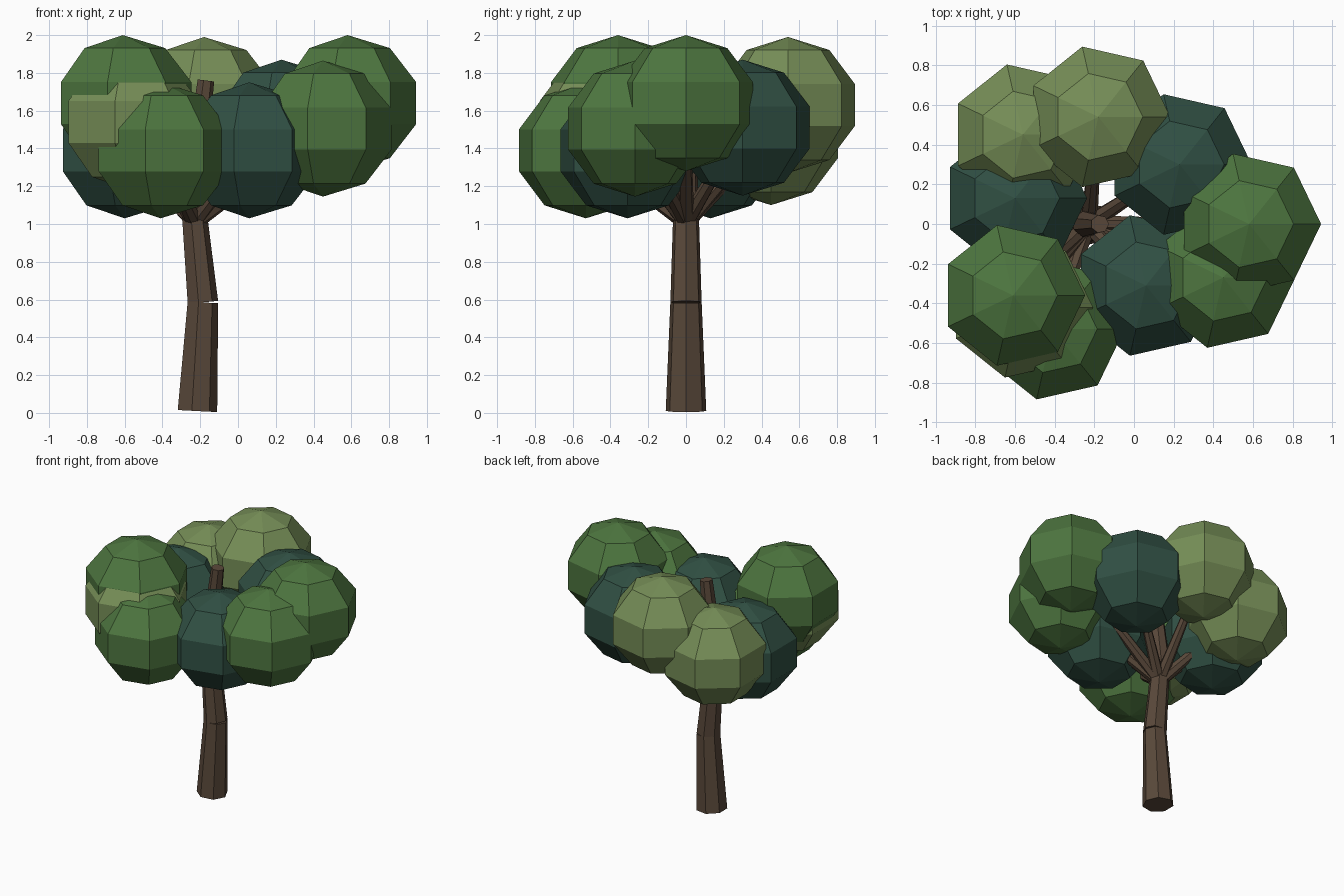
import bpy, bmesh, math
from mathutils import Vector, Matrix

if "Cube" in bpy.data.objects:
    bpy.data.objects.remove(bpy.data.objects["Cube"])

SIDES = 7


def material(name, rgb):
    m = bpy.data.materials.new(name)
    m.diffuse_color = (*rgb, 1)
    m.use_nodes = True
    m.node_tree.nodes["Principled BSDF"].inputs["Base Color"].default_value = m.diffuse_color
    return m


GREEN = material("leaf_green", (0.075, 0.18, 0.05))
OLIVE = material("leaf_olive", (0.18, 0.27, 0.095))
TEAL = material("leaf_teal", (0.03, 0.08, 0.057))
BARK = material("bark", (0.1, 0.065, 0.042))


def finish(bm, name, mat):
    me = bpy.data.meshes.new(name)
    bm.to_mesh(me)
    bm.free()
    me.materials.append(mat)
    bpy.context.collection.objects.link(bpy.data.objects.new(name, me))


def limb(name, a, b, r1, r2):
    """Tapered seven-sided cylinder from a to b."""
    a, b = Vector(a), Vector(b)
    d = b - a
    tilt = Vector((0, 0, 1)).rotation_difference(d).to_matrix().to_4x4()
    turn = Matrix.Rotation(-math.pi / 2, 4, 'Z')
    bm = bmesh.new()
    bmesh.ops.create_cone(bm, cap_ends=True, segments=SIDES, radius1=r1, radius2=r2,
                          depth=d.length,
                          matrix=Matrix.Translation((a + b) / 2) @ tilt @ turn)
    finish(bm, name, BARK)


def clump(name, centre, mat):
    """Low-poly leaf ball, slightly flattened, with a corner towards +x."""
    bm = bmesh.new()
    bmesh.ops.create_uvsphere(bm, u_segments=SIDES, v_segments=5, radius=1,
                              matrix=Matrix.Translation(centre)
                              @ Matrix.Diagonal((0.382, 0.382, 0.36, 1))
                              @ Matrix.Rotation(-math.pi / 2, 4, 'Z'))
    finish(bm, name, mat)


# Bent trunk in three tapered pieces
path = [(-0.22, 0, 0.01), (-0.19, 0, 0.585), (-0.245, 0, 1.17), (-0.172, 0, 1.76)]
radii = [0.11, 0.085, 0.066, 0.046]
for i in range(3):
    limb(f"trunk_{i + 1}", path[i], path[i + 1], radii[i], radii[i + 1])

# Leaf clumps, each carried by a branch
clumps = [
    ((0.58, 0.0, 1.64), GREEN),
    ((0.45, -0.27, 1.505), GREEN),
    ((-0.61, -0.36, 1.64), GREEN),
    ((-0.41, -0.53, 1.39), GREEN),
    ((-0.18, 0.54, 1.63), OLIVE),
    ((-0.56, 0.45, 1.46), OLIVE),
    ((-0.57, -0.42, 1.54), OLIVE),
    ((0.23, 0.30, 1.51), TEAL),
    ((0.06, -0.31, 1.39), TEAL),
    ((-0.60, 0.13, 1.39), TEAL),
]
fork = Vector((-0.23, 0, 1.01))
for i, (c, mat) in enumerate(clumps, 1):
    clump(f"leaf_clump_{i}", c, mat)
    limb(f"branch_{i}", fork, fork.lerp(Vector(c), 0.9), 0.045, 0.024)
